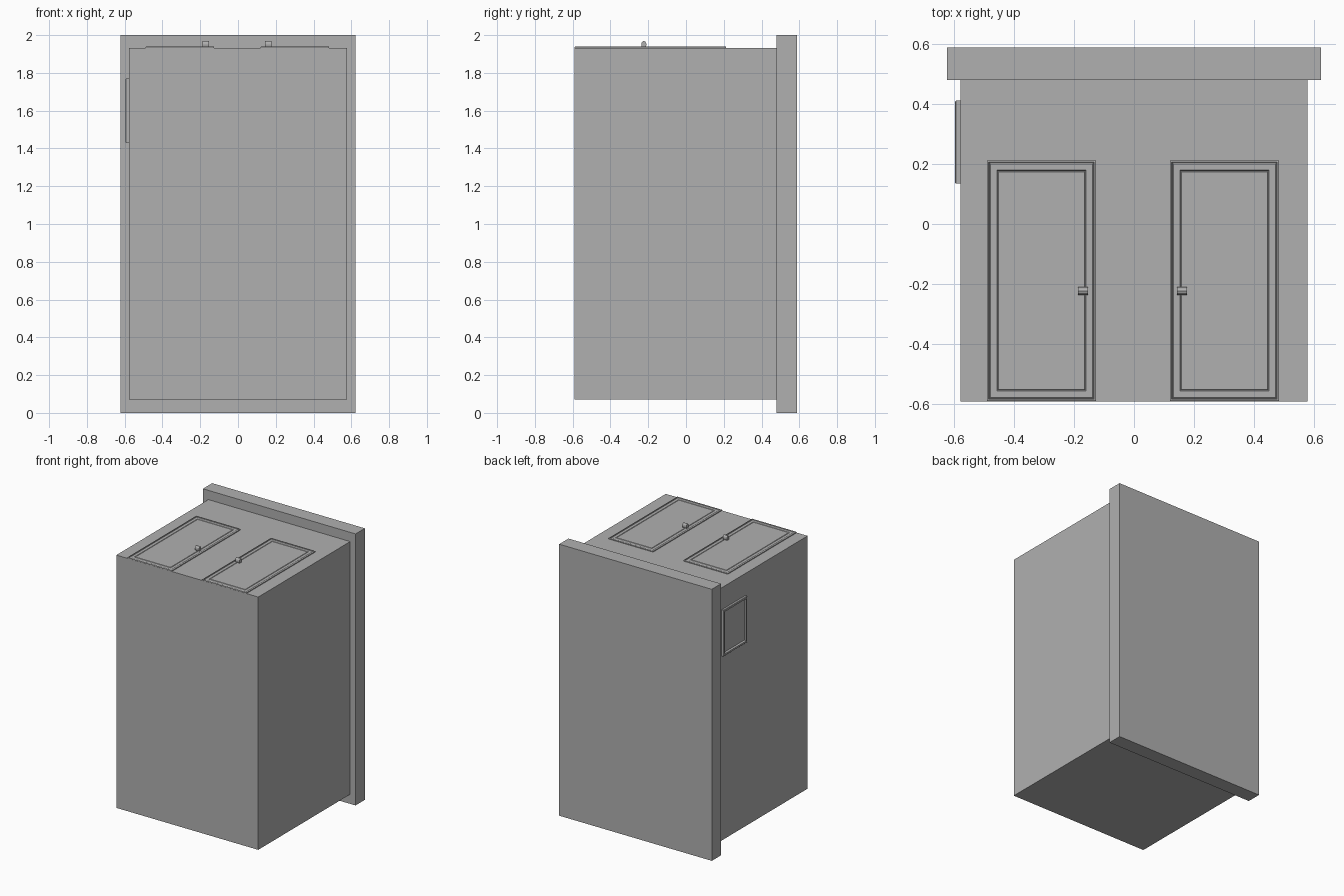
import bpy, bmesh, math
from mathutils import Matrix, Vector

if "Cube" in bpy.data.objects:
    bpy.data.objects.remove(bpy.data.objects["Cube"])

GREY = bpy.data.materials.new("dark_grey")
GREY.diffuse_color = (0.434, 0.434, 0.434, 1)
GREY.use_nodes = True
GREY.node_tree.nodes["Principled BSDF"].inputs["Base Color"].default_value = GREY.diffuse_color


def finish(name, bm):
    bmesh.ops.recalc_face_normals(bm, faces=bm.faces)
    me = bpy.data.meshes.new(name)
    bm.to_mesh(me)
    bm.free()
    me.materials.append(GREY)
    ob = bpy.data.objects.new(name, me)
    bpy.context.collection.objects.link(ob)
    return ob


def box(name, lo, hi):
    lo, hi = Vector(lo), Vector(hi)
    bm = bmesh.new()
    bmesh.ops.create_cube(bm, size=1)
    bmesh.ops.scale(bm, vec=hi - lo, verts=bm.verts)
    bmesh.ops.translate(bm, vec=(lo + hi) / 2, verts=bm.verts)
    return finish(name, bm)


def framed_panel(name, w, h, steps, matrix):
    """Nested rectangles, each (inset, height), bridged and capped."""
    bm = bmesh.new()
    rings = []
    for inset, z in steps:
        x, y = w / 2 - inset, h / 2 - inset
        rings.append([bm.verts.new((sx * x, sy * y, z))
                      for sx, sy in ((-1, -1), (1, -1), (1, 1), (-1, 1))])
    for a, b in zip(rings, rings[1:]):
        for i in range(4):
            j = (i + 1) % 4
            bm.faces.new((a[i], a[j], b[j], b[i]))
    bm.faces.new(rings[-1])
    bm.faces.new(rings[0][::-1])
    bm.transform(matrix)
    return finish(name, bm)


def handle(name, x, y, z):
    # upright oval bar lying along x, sunk slightly into the door
    bm = bmesh.new()
    bmesh.ops.create_cone(bm, cap_ends=True, segments=12, radius1=1,
                          radius2=1, depth=0.034,
                          matrix=Matrix.Translation((x, y, z + 0.018))
                          @ Matrix.Diagonal((1, 0.0135, 0.019, 1))
                          @ Matrix.Rotation(math.pi / 2, 4, 'Y'))
    return finish(name, bm)


TOP = 1.932

# Main block and the overhanging slab behind it
box("building_body", (-0.578, -0.59, 0.07), (0.578, 0.485, TOP))
box("roof_slab", (-0.622, 0.48, 0), (0.622, 0.588, 2))

# Pair of doors with raised frames, grooves and handles
door_steps = [(0, -0.004), (0, 0.006), (0.006, 0.008),
              (0.008, 0.002), (0.012, 0.005), (0.033, 0.005),
              (0.036, 0.001), (0.039, 0.005)]
for label, cx, hx in (("left", -0.308, -0.17), ("right", 0.301, 0.16)):
    framed_panel(label + "_door", 0.363, 0.801, door_steps,
                 Matrix.Translation((cx, -0.1885, TOP)))
    handle(label + "_door_handle", hx, -0.223, TOP)

# Window on the left wall: raised frame with sunken pane
window_steps = [(0, -0.005), (0, 0.014), (0.003, 0.017), (0.015, 0.017),
                (0.019, 0.004)]
framed_panel("side_window", 0.34, 0.277, window_steps,
             Matrix.Translation((-0.578, 0.2725, 1.6))
             @ Matrix.Rotation(-math.pi / 2, 4, 'Y'))
